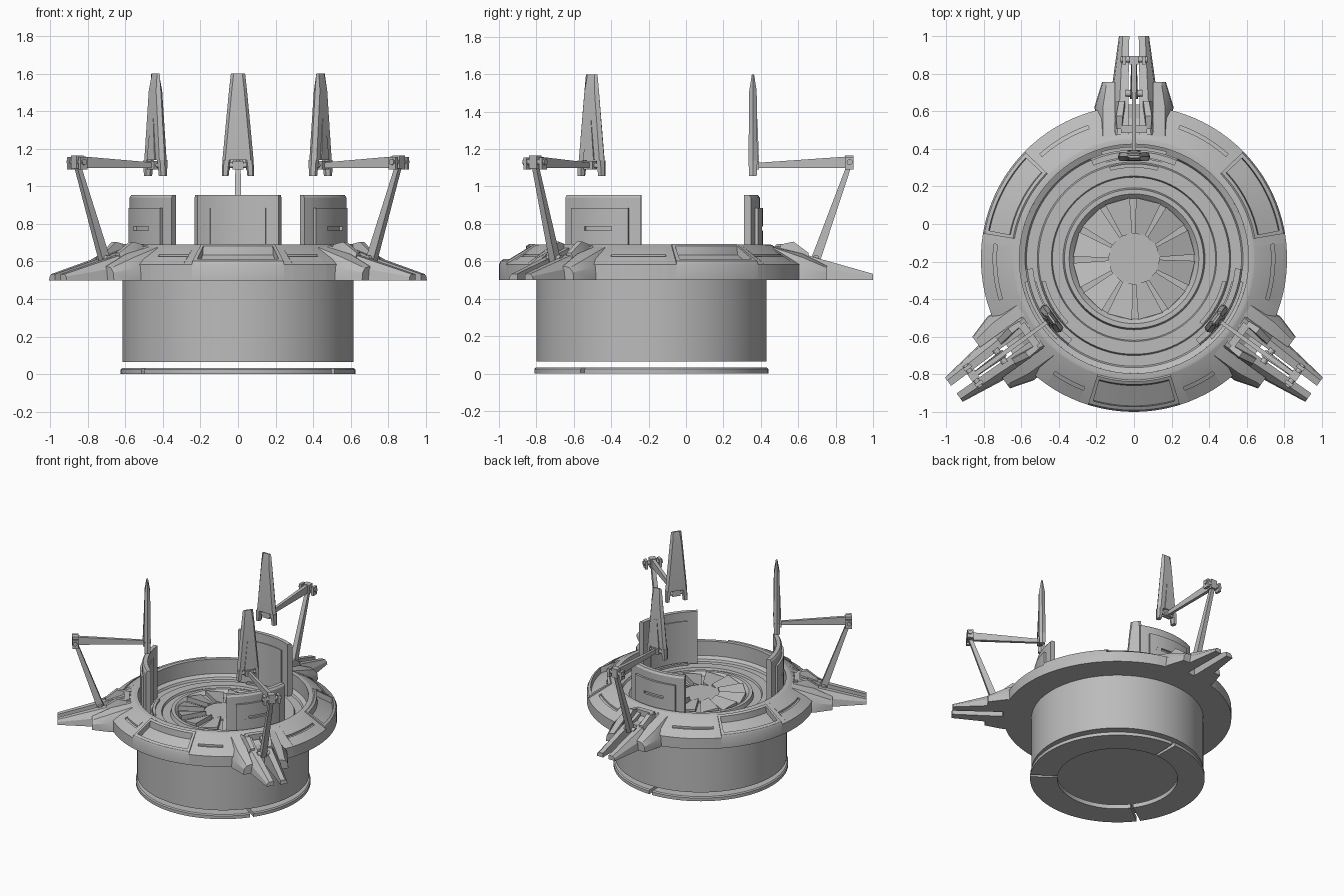
import bpy, bmesh
from math import radians, sin, cos, pi
from mathutils import Vector

if "Cube" in bpy.data.objects:
    bpy.data.objects.remove(bpy.data.objects["Cube"])

CENTRE = (0, -0.185, 0)      # axis of the round body
ARM_TURN = 126               # the side arms, measured from the back arm
SHIELD_TURN = 119

grey = bpy.data.materials.new("plain grey")
grey.use_nodes = True
grey.diffuse_color = (0.5, 0.5, 0.5, 1)
grey.node_tree.nodes["Principled BSDF"].inputs["Base Color"].default_value = (0.5, 0.5, 0.5, 1)


def finish(name, bm, turn=None):
    """Make one object, or three turned copies (back, right, left)."""
    bmesh.ops.remove_doubles(bm, verts=bm.verts, dist=1e-5)
    bmesh.ops.recalc_face_normals(bm, faces=bm.faces)
    mesh = bpy.data.meshes.new(name)
    bm.to_mesh(mesh)
    bm.free()
    mesh.materials.append(grey)
    for p in mesh.polygons:
        p.use_smooth = True
    mesh.set_sharp_from_angle(angle=radians(25))
    places = [("", 0)] if turn is None else [("_back", 0), ("_right", turn), ("_left", -turn)]
    for suffix, angle in places:
        ob = bpy.data.objects.new(name + suffix, mesh)
        ob.location = CENTRE
        ob.rotation_euler.z = radians(angle)
        bpy.context.collection.objects.link(ob)


def add_loft(bm, rings):
    rows = [[bm.verts.new(p) for p in ring] for ring in rings]
    n = len(rows[0])
    for a, b in zip(rows, rows[1:]):
        for i in range(n):
            j = (i + 1) % n
            bm.faces.new((a[i], a[j], b[j], b[i]))
    bm.faces.new(rows[0])
    bm.faces.new(rows[-1])


def loft(name, rings, mirror=False, turn=ARM_TURN):
    bm = bmesh.new()
    add_loft(bm, rings)
    if mirror:
        add_loft(bm, [[(-x, y, z) for x, y, z in r] for r in rings])
    finish(name, bm, turn)


def box(name, x0, x1, y0, y1, z0, z1, mirror=False):
    loft(name, [[(x0, y, z0), (x1, y, z0), (x1, y, z1), (x0, y, z1)] for y in (y0, y1)], mirror)


def axle(name, half, y, z, r):
    loft(name, [[(x, y + r * cos(k * pi / 6), z + r * sin(k * pi / 6)) for k in range(12)]
                for x in (-half, half)])


def beam(name, p, q, size_p, size_q):
    """Tapered bar lying in the arm's upright plane."""
    p, q = Vector((0, *p)), Vector((0, *q))
    d = (q - p).normalized()
    up, side = Vector((0, -d.z, d.y)), Vector((1, 0, 0))
    loft(name, [[c + side * sx * w / 2 + up * su * h / 2
                 for sx, su in ((-1, -1), (1, -1), (1, 1), (-1, 1))]
                for c, (w, h) in ((p, size_p), (q, size_q))])


def add_sector(bm, profile, a0, a1):
    """Sweep an (r, z) profile round the axis."""
    full = a1 - a0 >= 360
    steps = max(1, round((a1 - a0) / 3.75))
    angles = [radians(a0 + (a1 - a0) * i / steps) for i in range(steps + 1)]
    rows = [[bm.verts.new((r * cos(a), r * sin(a), z)) for r, z in profile] for a in angles]
    n = len(profile)
    for a, b in zip(rows, rows[1:]):
        for i in range(n):
            j = (i + 1) % n
            if profile[i][0] or profile[j][0]:
                bm.faces.new((a[i], a[j], b[j], b[i]))
    if not full:
        bm.faces.new(rows[0])
        bm.faces.new(rows[-1])


def sector(name, profile, a0=0, a1=360, turn=None):
    bm = bmesh.new()
    add_sector(bm, profile, a0, a1)
    finish(name, bm, turn)


def rect(r0, r1, z0, z1):
    return [(r0, z0), (r1, z0), (r1, z1), (r0, z1)]


# Drum and split base ring
sector("drum", rect(0, 0.615, 0.065, 0.52))
bm = bmesh.new()
for a0, a1 in ((-34.8, 88.8), (91.2, 214.8), (217.2, 322.8)):
    add_sector(bm, [(0.43, 0), (0.625, 0), (0.625, 0.025), (0.617, 0.033), (0.43, 0.033)], a0, a1)
finish("base_ring", bm)

# Stepped floor
sector("floor", [(0, 0.51), (0.61, 0.51), (0.61, 0.575), (0.58, 0.56), (0.572, 0.545),
                 (0.515, 0.545), (0.508, 0.56), (0.44, 0.56), (0.434, 0.545), (0.378, 0.545),
                 (0.37, 0.575), (0.345, 0.575), (0.32, 0.55), (0, 0.55)])

# Fan of pitched blades round a low hub
bm = bmesh.new()
for k in range(12):
    rings = []
    for r in (0.135, 0.325):
        a0, a1 = radians(30 * k + 4), radians(30 * k + 28)
        rings.append([(r * cos(a), r * sin(a), z) for a, z in
                      ((a0, 0.545), (a1, 0.545), (a1, 0.585), (a0, 0.56))])
    add_loft(bm, rings)
finish("fan_blades", bm)
sector("fan_hub", rect(0, 0.138, 0.54, 0.565))


# Deck ring: spans of plain, grooved, framed and sunken sections
def s(r, d=0):
    return (r, 0.687 - 0.588 * (r - 0.645) + d)


def deck(middle):
    return [(0.61, 0.5), (0.815, 0.5), (0.815, 0.583), *middle, s(0.645), (0.635, 0.69), (0.61, 0.69)]


DECK = {
    "plain": deck([]),
    "groove": deck([s(0.75), s(0.75, -0.015), s(0.732, -0.015), s(0.732)]),
    "frame": deck([s(0.806, 0.01), s(0.653, 0.01)]),
    "window": deck([s(0.806, 0.01), s(0.788, 0.01), s(0.783, -0.035), s(0.675, -0.035),
                    s(0.67, 0.01), s(0.653, 0.01)]),
}
spans = []
for c, before, after in ((27, (-44, -21), (21, 44)), (153, (-44, -21), (21, 44)),
                         (270, (-35, -21), (21, 35))):
    spans += [(c + before[0], c + before[1], "groove"), (c - 17.5, c - 16, "frame"),
              (c - 16, c + 16, "window"), (c + 16, c + 17.5, "frame"),
              (c + after[0], c + after[1], "groove")]
spans.sort()
bm = bmesh.new()
for (a0, a1, kind), following in zip(spans, spans[1:] + [(spans[0][0] + 360, 0, "")]):
    add_sector(bm, DECK[kind], a0, a1)
    if following[0] - a1 > 0.01:
        add_sector(bm, DECK["plain"], a1, following[0])
finish("deck_ring", bm)

# Curved shields with a slotted plate outside and a thin plate inside
bm = bmesh.new()
add_sector(bm, [(0.54, 0.545), (0.58, 0.545), (0.58, 0.94), (0.57, 0.955), (0.54, 0.955)], 66.5, 113.5)
add_sector(bm, rect(0.533, 0.545, 0.545, 0.885), 74, 106)
add_sector(bm, rect(0.575, 0.596, 0.545, 0.765), 73, 107)
add_sector(bm, rect(0.575, 0.596, 0.785, 0.885), 73, 107)
for a0, a1 in ((73, 82), (98, 107)):
    add_sector(bm, rect(0.575, 0.596, 0.765, 0.785), a0, a1)
finish("shield", bm, SHIELD_TURN)
sector("shield_step", rect(0.485, 0.505, 0.545, 0.575), 75, 105, SHIELD_TURN)


# Feet: mirrored prongs, shoulders and a cup for the strut
def section(y, *pts):
    return [(x, y, z) for x, z in pts]


loft("foot_prongs", [
    section(0.66, (0.03, 0.5), (0.14, 0.5), (0.13, 0.62), (0.09, 0.685), (0.03, 0.685)),
    section(0.86, (0.03, 0.5), (0.125, 0.5), (0.115, 0.57), (0.075, 0.625), (0.03, 0.625)),
    section(1.185, (0.025, 0.5), (0.08, 0.5), (0.075, 0.52), (0.06, 0.533), (0.025, 0.533))], True)
loft("foot_shoulders", [
    section(0.65, (0.1, 0.5), (0.195, 0.5), (0.185, 0.6), (0.165, 0.675), (0.1, 0.68)),
    section(0.81, (0.1, 0.5), (0.21, 0.5), (0.205, 0.57), (0.165, 0.62), (0.1, 0.64)),
    section(0.94, (0.1, 0.5), (0.17, 0.5), (0.165, 0.54), (0.145, 0.565), (0.1, 0.575))], True)
loft("cup_sides", [
    section(0.69, (0.05, 0.6), (0.105, 0.6), (0.09, 0.69), (0.065, 0.69)),
    section(0.76, (0.05, 0.6), (0.11, 0.6), (0.095, 0.705), (0.06, 0.705)),
    section(0.84, (0.04, 0.6), (0.1, 0.6), (0.08, 0.645), (0.05, 0.645))], True)
box("cup_back", -0.07, 0.07, 0.67, 0.71, 0.55, 0.692)
box("cup_floor", -0.05, 0.05, 0.67, 0.82, 0.5, 0.625)
axle("strut_pivot", 0.045, 0.88, 0.615, 0.018)

# Struts, elbow joints and swing arms
beam("strut", (0.875, 0.6), (1.06, 1.12), (0.04, 0.05), (0.028, 0.025))
axle("elbow_axle", 0.072, 1.06, 1.13, 0.016)
box("elbow_cheeks", 0.042, 0.062, 1.035, 1.08, 1.09, 1.155, True)
box("elbow_block", -0.025, 0.025, 1.035, 1.08, 1.095, 1.165)
beam("swing_arm", (1.06, 1.13), (0.555, 1.112), (0.026, 0.062), (0.02, 0.028))


# Upright blades with a notched foot, outer rib and hinge
def hexagon(x0, x1, z, t, c=0.015):
    y = 0.543
    return [(x0, y, z), (x0 + c, y - t, z), (x1 - c, y - t, z),
            (x1, y, z), (x1 - c, y + t, z), (x0 + c, y + t, z)]


loft("blade", [hexagon(-w, w, z, t) for w, z, t in
               ((0.083, 1.14, 0.024), (0.048, 1.51, 0.02), (0.038, 1.6, 0.006))])
loft("blade_feet", [hexagon(0.05, 0.086, 1.055, 0.02, 0.008),
                    hexagon(0.04, 0.083, 1.14, 0.024, 0.008)], True)
loft("blade_rib", [[(-w, 0.55, z), (w, 0.55, z), (w, y, z), (-w, y, z)]
                   for w, z, y in ((0.035, 1.14, 0.575), (0.012, 1.36, 0.567))])
axle("hinge_axle", 0.052, 0.55, 1.112, 0.014)
box("hinge_block", -0.03, 0.03, 0.535, 0.575, 1.09, 1.135)
